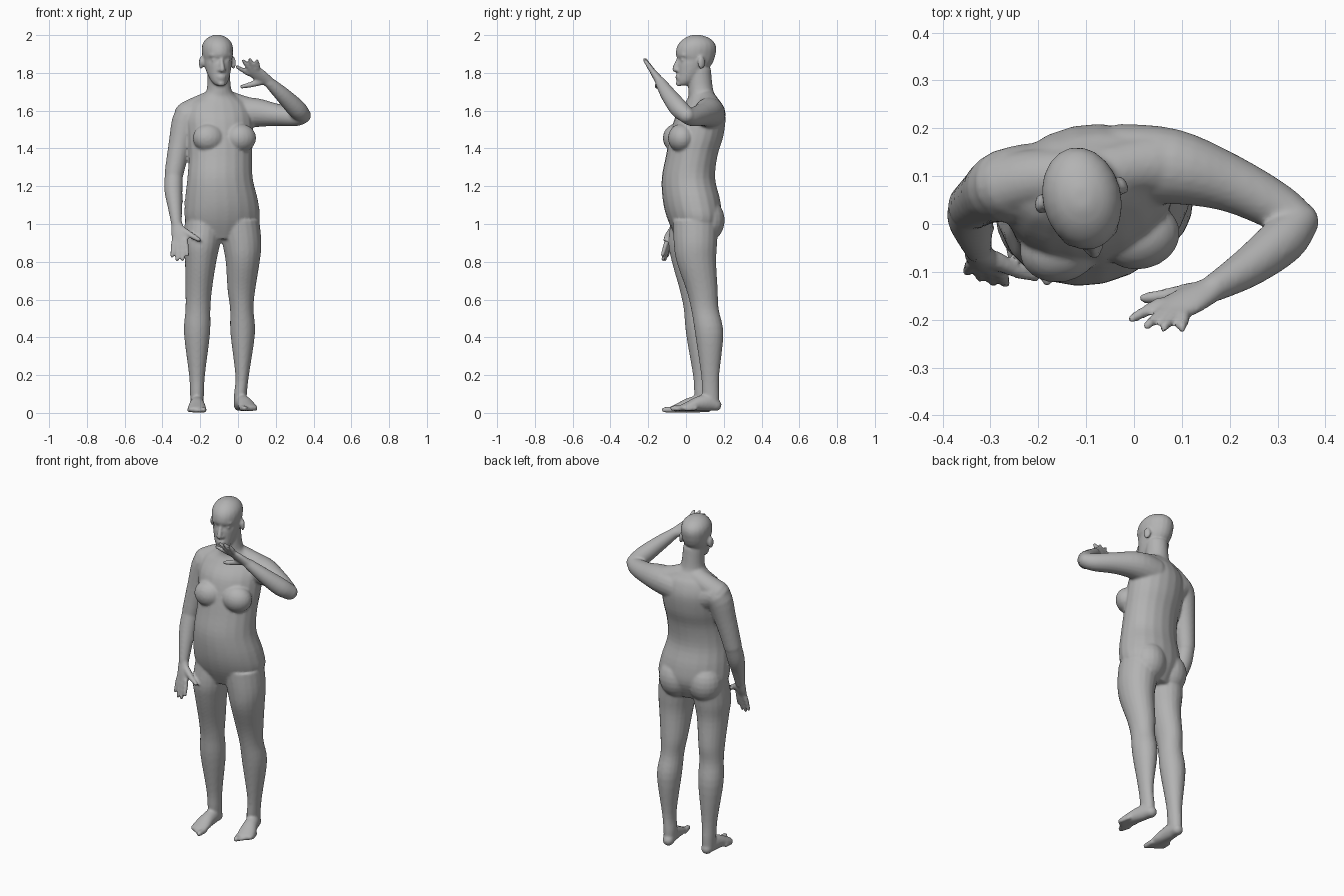
import bpy, bmesh, math
from mathutils import Vector, Matrix

cube = bpy.data.objects.get("Cube")
if cube:
    bpy.data.objects.remove(cube, do_unlink=True)

bm = bmesh.new()
UP = Vector((0, 0, 1))
BACK = Vector((0, 1, 0))
SIDES = 20


def turned(degrees):
    """Side and forward directions of something turned about the vertical."""
    a = math.radians(degrees)
    return Vector((math.cos(a), math.sin(a), 0)), Vector((math.sin(a), -math.cos(a), 0))


def spline(points, steps=4):
    """Smooth the ring list (position and two radii) through its points."""
    p = [points[0]] + points + [points[-1]]
    out = []
    for a, b, c, d in zip(p, p[1:], p[2:], p[3:]):
        for k in range(steps):
            t = k / steps
            out.append(b + ((c - a) * t + (2 * a - 5 * b + 4 * c - d) * t * t
                            + (3 * b - a - 3 * c + d) * t ** 3) * 0.5)
    return out + [points[-1]]


def tube(path, side=BACK, level=False):
    """Loft ellipses along a path; level rings stay horizontal, others get round ends."""
    rings = spline([Vector(tuple(p) if len(p) == 5 else (*p, p[-1])) for p in path])
    spots = [Vector(r[:3]) for r in rings]
    sections = []
    last = len(rings) - 1
    for i, r in enumerate(rings):
        t = UP if level else (spots[min(i + 1, last)] - spots[max(i - 1, 0)]).normalized()
        sections.append((spots[i], t, r[3], r[4]))
    if not level:
        def dome(section, sign):
            c, t, a, b = section
            return [(c + t * sign * min(a, b) * math.sin(w), t, a * math.cos(w), b * math.cos(w))
                    for w in (0.5, 1.0, 1.4)]
        sections = dome(sections[0], -1)[::-1] + sections + dome(sections[-1], 1)
    loops = []
    for c, t, a, b in sections:
        u = (side - t * side.dot(t)).normalized()
        v = t.cross(u)
        angles = [math.tau * k / SIDES for k in range(SIDES)]
        loops.append([bm.verts.new(c + u * a * math.cos(w) + v * b * math.sin(w)) for w in angles])
    faces = [bm.faces.new(loops[0][::-1]), bm.faces.new(loops[-1])]
    for lo, hi in zip(loops, loops[1:]):
        for k in range(SIDES):
            n = (k + 1) % SIDES
            faces.append(bm.faces.new((lo[k], lo[n], hi[n], hi[k])))
    bmesh.ops.recalc_face_normals(bm, faces=faces)


def blob(centre, radii, degrees=0):
    m = (Matrix.Translation(centre) @ Matrix.Rotation(math.radians(degrees), 4, 'Z')
         @ Matrix.Diagonal((*radii, 1)))
    bmesh.ops.create_uvsphere(bm, u_segments=20, v_segments=12, radius=1, matrix=m)


def hand(wrist, knuckles, across, tips, thumb):
    wrist, knuckles = Vector(wrist), Vector(knuckles)
    across = Vector(across).normalized()
    middle = wrist.lerp(knuckles, 0.55)
    tube([(*wrist, 0.03, 0.024), (*middle, 0.04, 0.02), (*knuckles, 0.041, 0.014)], across)
    for i, tip in enumerate(tips):
        root = knuckles + across * 0.021 * (i - 1.5)
        bend = root.lerp(Vector(tip), 0.5)
        tube([(*root, 0.014), (*bend, 0.0125), (*tip, 0.01)])
    tube([(*p, r) for p, r in zip(thumb, (0.02, 0.015, 0.011))])


def foot(heel, degrees, medial):
    side, fwd = turned(degrees)

    def at(s, lateral, z):
        return Vector(heel) + fwd * s + side * lateral * medial + UP * z
    profile = [(0.03, 0.032, 0.032), (0.07, 0.037, 0.044), (0.12, 0.041, 0.04),
               (0.17, 0.048, 0.028), (0.215, 0.047, 0.017)]
    tube([(*at(s, 0, h + 0.001), w, h) for s, w, h in profile], side)
    for i in range(5):
        r = 0.016 if i == 0 else 0.0125
        lat = 0.036 - 0.019 * i
        tube([(*at(0.2 - 0.012 * i, lat, 0.017), r),
              (*at(0.255 - 0.014 * i, lat, r), r * 0.9)], side)


# Torso and neck
torso_side, torso_front = turned(12)
tube([(-.085, .045, .92, .15, .09), (-.083, .045, 1.02, .2, .138), (-.087, .03, 1.12, .197, .15),
      (-.095, .013, 1.24, .176, .14), (-.093, .03, 1.36, .17, .135),
      (-.095, .055, 1.46, .177, .14), (-.1, .075, 1.56, .18, .132),
      (-.1, .09, 1.63, .16, .1), (-.1, .088, 1.67, .105, .076),
      (-.1, .078, 1.71, .066, .066), (-.104, .07, 1.82, .06, .062)], torso_side, True)

# Breasts and buttocks
blob((-.155, -.052, 1.455), (.085, .07, .075), 12)
blob((.012, -.025, 1.455), (.085, .07, .075), 12)
blob((-.185, .08, 1.02), (.098, .095, .115), 12)
blob((-.015, .11, 1.02), (.098, .095, .115), 12)

# Shoulder yoke
tube([(-.27, .08, 1.58, .068), (-.2, .095, 1.62, .062), (-.1, .1, 1.655, .06),
      (0, .12, 1.625, .062), (.06, .125, 1.595, .075)])

# Right arm, hanging
tube([(-.21, .085, 1.56, .085), (-.268, .08, 1.56, .077), (-.308, .06, 1.42, .06),
      (-.34, .037, 1.26, .05)])
tube([(-.34, .037, 1.26, .048), (-.342, .012, 1.18, .048), (-.335, -.02, 1.1, .039),
      (-.325, -.055, 1, .028)])
hand((-.325, -.055, 1), (-.308, -.09, .915), (-1, .3, 0),
     [(-.268, -.125, .835), (-.293, -.122, .812), (-.322, -.112, .81), (-.35, -.1, .83)],
     [(-.29, -.075, .965), (-.24, -.1, .935), (-.205, -.11, .915)])

# Left arm, raised in front of the face
tube([(-.03, .125, 1.58, .085), (.08, .12, 1.59, .079), (.2, .085, 1.578, .06),
      (.3, .035, 1.567, .05), (.343, .003, 1.574, .043)])
tube([(.345, .005, 1.575, .042), (.31, -.035, 1.61, .05), (.24, -.09, 1.68, .042),
      (.165, -.135, 1.75, .029)])
hand((.165, -.135, 1.75), (.08, -.178, 1.812), (.05, -.025, .03),
     [(-.005, -.198, 1.832), (.028, -.212, 1.865), (.062, -.217, 1.872), (.1, -.217, 1.865)],
     [(.125, -.14, 1.755), (.065, -.15, 1.737), (.02, -.155, 1.727)])

# Legs
leg_side, leg_front = turned(0)
tube([(-.18, .035, 1.02, .1, .115), (-.192, .022, .9, .098, .115), (-.198, .025, .8, .083, .1),
      (-.208, .05, .65, .07, .083), (-.212, .058, .55, .066, .07), (-.217, .072, .42, .069, .072),
      (-.217, .085, .2, .042, .048), (-.217, .09, .1, .037, .046),
      (-.217, .095, .04, .034, .04)], leg_side, True)
tube([(0, .05, 1.02, .113, .12), (.02, .05, .9, .104, .115), (.025, .055, .8, .09, .105),
      (.018, .085, .65, .073, .083), (.02, .1, .55, .062, .073), (.025, .123, .42, .065, .075),
      (.022, .128, .2, .036, .048), (.013, .13, .1, .034, .046),
      (.012, .135, .04, .033, .04)], leg_side, True)
foot((-.217, .14, 0), 0, 1)
foot((0, .185, .008), 16, -1)

# Skull and face: height, half width, reach to the front and to the back
head_side, head_front = turned(13)
head_centre = Vector((-.108, .05, 0))


def on_head(lateral, forward, z):
    return head_centre + head_side * lateral + head_front * forward + UP * z


skull = [(1.733, .026, .09, -.045), (1.757, .045, .1, 0), (1.8, .062, .099, .05),
         (1.845, .072, .1, .088), (1.87, .076, .092, .1), (1.893, .08, .105, .107),
         (1.93, .082, .102, .112), (1.96, .074, .086, .102), (1.985, .052, .056, .073),
         (2.001, .018, .018, .028)]
tube([(*on_head(0, (f - b) / 2, z), w, (f + b) / 2) for z, w, f, b in skull], head_side, True)
tube([(*on_head(0, .094, 1.872), .009), (*on_head(0, .108, 1.84), .011),
      (*on_head(0, .113, 1.818), .014)], head_side)
blob(on_head(0, .098, 1.782), (.024, .011, .007), 13)
blob(on_head(0, .096, 1.768), (.021, .011, .007), 13)
blob(on_head(0, .09, 1.742), (.02, .016, .014), 13)
for s in (-1, 1):
    blob(on_head(s * .034, .075, 1.868), (.016, .014, .011), 13)
    blob(on_head(s * .014, .101, 1.814), (.01, .011, .008), 13)
    blob(on_head(s * .036, .078, 1.893), (.028, .015, .008), 13 + s * 18)
    blob(on_head(s * .088, -.012, 1.853), (.011, .021, .034), 13 + s * 15)

# Fuse every part into one skin
mesh = bpy.data.meshes.new("body")
bm.to_mesh(mesh)
bm.free()
body = bpy.data.objects.new("body", mesh)
bpy.context.collection.objects.link(body)
bpy.context.view_layer.objects.active = body
body.select_set(True)
remesh = body.modifiers.new("fuse", 'REMESH')
remesh.mode = 'VOXEL'
remesh.voxel_size = 0.0075
soften = body.modifiers.new("soften", 'SMOOTH')
soften.factor = 0.5
soften.iterations = 4
for name in ("fuse", "soften"):
    bpy.ops.object.modifier_apply(modifier=name)

grey = bpy.data.materials.new("plain grey")
grey.use_nodes = True
colour = (0.45, 0.45, 0.45, 1)
grey.diffuse_color = colour
grey.node_tree.nodes["Principled BSDF"].inputs["Base Color"].default_value = colour
body.data.materials.clear()
body.data.materials.append(grey)
bpy.ops.object.shade_smooth_by_angle(angle=math.radians(50))
